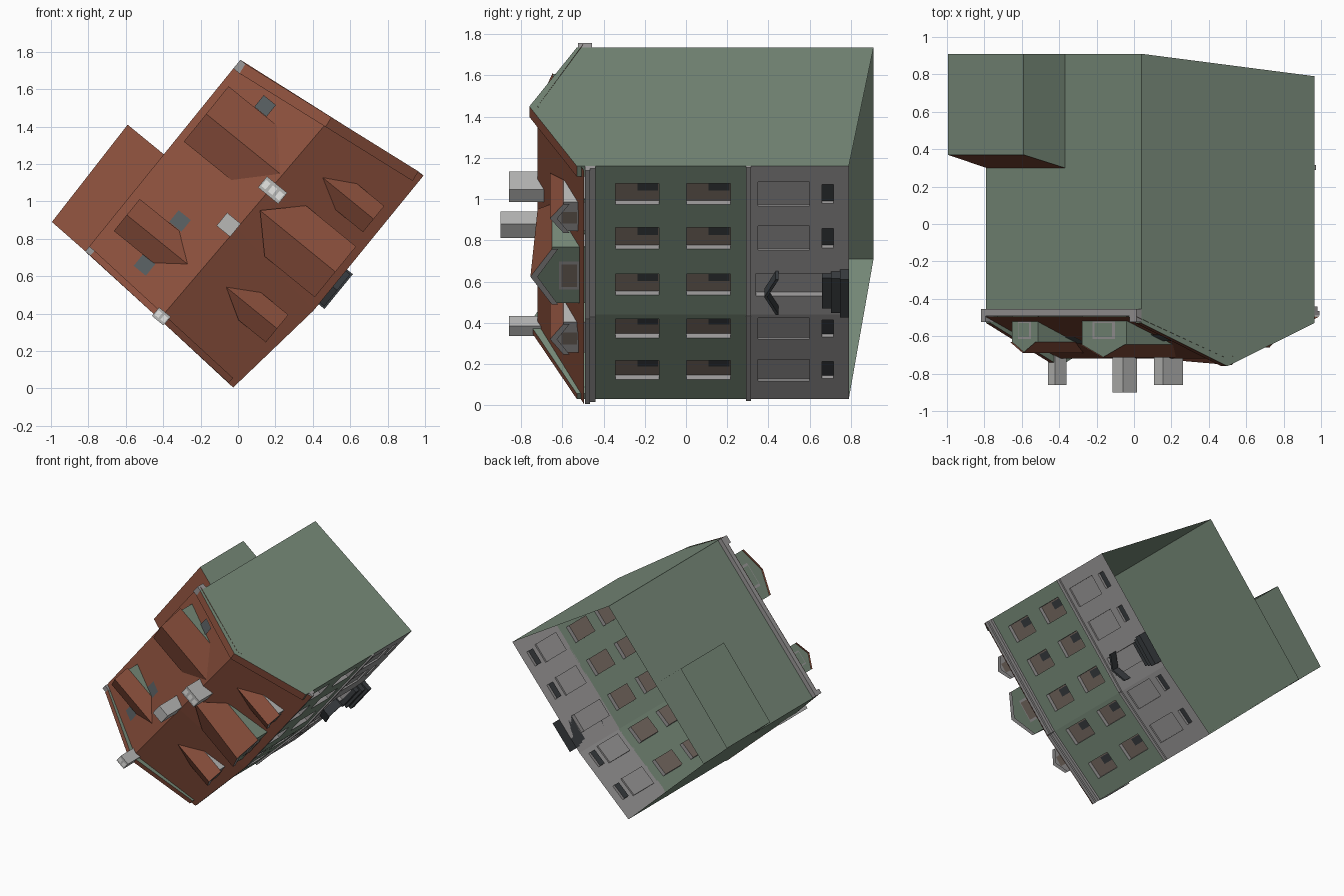
import bpy, bmesh
from mathutils import Vector

cube = bpy.data.objects.get("Cube")
if cube:
    bpy.data.objects.remove(cube)

COLOURS = {
    "green_plaster": (0.19, 0.26, 0.195), "red_tile": (0.26, 0.08, 0.046),
    "grey_stone": (0.33, 0.32, 0.32), "pale_stone": (0.48, 0.48, 0.47),
    "white_flue": (0.85, 0.85, 0.83), "dark_metal": (0.04, 0.045, 0.05),
    "skylight_glass": (0.09, 0.105, 0.11), "window_glass": (0.19, 0.15, 0.125),
}
NAMES = list(COLOURS)
GREEN, RED, GREY, PALE, WHITE, DARK, SKY, GLASS = range(8)
MATS = []
for name, rgb in COLOURS.items():
    m = bpy.data.materials.new(name)
    m.use_nodes = True
    m.diffuse_color = (*rgb, 1)
    m.node_tree.nodes["Principled BSDF"].inputs["Base Color"].default_value = (*rgb, 1)
    MATS.append(m)


def part(name, faces):
    """Object from (points, colour) faces."""
    bm = bmesh.new()
    for pts, mat in faces:
        bm.faces.new([bm.verts.new(p) for p in pts]).material_index = mat
    bmesh.ops.remove_doubles(bm, verts=bm.verts, dist=0.0005)
    bmesh.ops.recalc_face_normals(bm, faces=bm.faces)
    mesh = bpy.data.meshes.new(name)
    bm.to_mesh(mesh)
    bm.free()
    for m in MATS:
        mesh.materials.append(m)
    ob = bpy.data.objects.new(name, mesh)
    bpy.context.collection.objects.link(ob)
    return ob


class Frame:
    """Wall frame: s along the wall, v inward, h towards the roof (-y)."""
    def __init__(self, a, b):
        self.a = Vector(a)
        d = Vector(b) - self.a
        self.len = d.length
        self.t = d.normalized()
        self.n = Vector((-self.t.y, self.t.x))

    def __call__(self, s, v, h):
        p = self.a + self.t * s + self.n * v
        return Vector((p.x, -h, p.y))

    def locate(self, p):
        d = Vector(p) - self.a
        return d.dot(self.t), d.dot(self.n)

    def rect(self, s0, s1, h0, h1, v):
        return [self(s0, v, h0), self(s1, v, h0), self(s1, v, h1), self(s0, v, h1)]

    def box(self, s0, s1, v0, v1, h0, h1, mat):
        lo, hi = ([self(s, v, h) for s, v in ((s0, v0), (s1, v0), (s1, v1), (s0, v1))] for h in (h0, h1))
        sides = [([lo[i], lo[i - 1], hi[i - 1], hi[i]], mat) for i in range(4)]
        return sides + [(lo, mat), (hi, mat)]


# Plan corners (x, z), counter-clockwise, street side first
A, B, C, D, E = (-0.05, 0.03), (0.378, 0.44), (0.965, 1.16), (0.04, 1.735), (-0.79, 0.71)
R0, R1 = (-0.42, 0.37), (0.5, 1.45)
RIDGE, EAVE, OVER = 0.72, 0.495, 0.035
STREET_BASE, REAR_BASE = -0.79, -0.91
street_a, street, upper, rear, lower = Frame(A, B), Frame(B, C), Frame(C, D), Frame(D, E), Frame(E, A)


def at(p, h):
    return Vector((p[0], -h, p[1]))


# Street facade with recessed openings
def facade(name, fr, holes):
    ss = sorted({0, fr.len} | {x for o in holes for x in o[:2]})
    hs = sorted({STREET_BASE, -0.3, 0.49} | {x for o in holes for x in o[2:4]})
    faces = []
    for s0, s1 in zip(ss, ss[1:]):
        for h0, h1 in zip(hs, hs[1:]):
            sm, hm = (s0 + s1) / 2, (h0 + h1) / 2
            if not any(o[0] < sm < o[1] and o[2] < hm < o[3] for o in holes):
                faces.append((fr.rect(s0, s1, h0, h1, 0), GREEN if hm > -0.3 else GREY))
    for s0, s1, h0, h1, depth, mat in holes:
        out, inn = fr.rect(s0, s1, h0, h1, 0), fr.rect(s0, s1, h0, h1, depth)
        faces += [([out[i - 1], out[i], inn[i], inn[i - 1]], GREY) for i in range(4)]
        faces.append((inn, mat))
        if mat == GLASS:
            sm, hm = s0 + (s1 - s0) * 0.5, (h0 + h1) / 2
            faces.append((fr.rect(sm, s1 - 0.01, h0 + 0.005, hm, depth - 0.004), DARK))
    part(name, faces)


def holes_for(fr, columns):
    holes = []
    for z in columns:
        s = (z - fr.a.y) / fr.t.y
        holes += [(s - 0.066, s + 0.066, h, h + 0.212, 0.03, GLASS) for h in (0.13, -0.215)]
        if abs(z - 0.585) > 0.01:
            holes.append((s - 0.075, s + 0.075, -0.6, -0.35, 0.012, GREY))
            holes.append((s - 0.06, s + 0.06, -0.715, -0.66, 0.02, DARK))
        else:
            holes.append((s - 0.07, s + 0.07, -0.66, -0.34, 0.03, GREY))
    return holes


facade("street_facade_bent", street_a, holes_for(street_a, (0.17, 0.372)))
facade("street_facade_main", street, holes_for(street, (0.585, 0.81, 1.025)))

# Blank rear wall, open underneath
part("rear_wall", [([at(D, REAR_BASE), at(E, REAR_BASE), at(E, 0.49), at(D, 0.49)], GREEN)])


# Gable walls with raised parapets
def gable(name, fr, peak, thick, base0, base1):
    sp, _ = fr.locate(peak)
    rake = [(0, 0.53), (sp, 0.76), (fr.len, 0.53)]
    faces = [([fr(0, 0, base0), fr(fr.len, 0, base1)] + [fr(s, 0, h) for s, h in reversed(rake)], GREEN)]
    faces.append(([fr(s, thick, h) for s, h in rake] + [fr(s, thick, h - 0.06) for s, h in reversed(rake)], GREEN))
    for (s0, h0), (s1, h1) in zip(rake, rake[1:]):
        faces.append(([fr(s0, 0, h0), fr(s1, 0, h1), fr(s1, thick, h1), fr(s0, thick, h0)], RED))
    for s in (0, fr.len):
        faces.append((fr_side(fr, s, thick), GREEN))
    part(name, faces)


def fr_side(fr, s, thick):
    return [fr(s, 0, 0.45), fr(s, thick, 0.45), fr(s, thick, 0.53), fr(s, 0, 0.53)]


gable("upper_gable", upper, R1, 0.06, STREET_BASE, REAR_BASE)
gable("lower_gable", lower, R0, 0.035, REAR_BASE, STREET_BASE)

# Main roof
r0, r1 = at(R0, RIDGE), at(R1, RIDGE)
bo = street(0, -OVER, EAVE)
mid = r0.lerp(r1, 0.45)
part("main_roof", [
    ([street_a(0, -OVER, EAVE), bo, mid, r0], RED),
    ([bo, street(street.len, -OVER, EAVE), r1, mid], RED),
    ([rear(0, -OVER, EAVE), rear(rear.len, -OVER, EAVE), r0, r1], RED)])

# Cornices and the band above the ground floor
for label, fr in (("street_bent", street_a), ("street_main", street)):
    part(label + "_cornice", fr.box(0, fr.len, -0.02, 0, 0.44, 0.465, GREY)
         + fr.box(0, fr.len, -OVER, 0, 0.465, 0.49, GREY))
    part(label + "_band", fr.box(0, fr.len, -0.012, 0, -0.315, -0.29, GREY))
part("rear_cornice", rear.box(0, rear.len, -OVER, 0.01, 0.455, 0.493, GREY)
     + rear.box(0, 0.06, -OVER, 0.02, 0.49, 0.525, GREY)
     + rear.box(rear.len - 0.035, rear.len, -OVER, 0.02, 0.49, 0.525, GREY))


def roof_depth(h):
    return (min(h, RIDGE) - EAVE) / (RIDGE - EAVE) * 0.56 - OVER


# Gabled dormers running back into the roof slope
def dormer(name, fr, s, half, v0, eave, apex, wall, shift=0, boards=False):
    ve, va = roof_depth(eave) + shift, roof_depth(apex) + shift
    low = 0.49
    top = min(apex, RIDGE)
    front = [fr(s - half, v0, low), fr(s + half, v0, low), fr(s + half, v0, eave),
             fr(s, v0, apex), fr(s - half, v0, eave)]
    faces = [(front, GREY if boards and wall == PALE else wall)]
    for k in (-half, half):
        faces.append(([fr(s + k, v0, low), fr(s + k, v0, eave), fr(s + k, ve, eave)], wall))
        faces.append(([fr(s, v0 - 0.015, apex), fr(s, va, top), fr(s + k, ve, eave),
                       fr(s + k, v0 - 0.015, eave)], RED))
        if boards:
            faces.append(([fr(s, v0 - 0.015, apex), fr(s + k, v0 - 0.015, eave),
                           fr(s + k, v0 - 0.015, eave - 0.03), fr(s, v0 - 0.015, apex - 0.035)], GREY))
    w = half * 0.5
    faces.append((fr.rect(s - w, s + w, 0.52, 0.615, v0 - 0.004), GREY))
    faces.append((fr.rect(s - w * 0.8, s + w * 0.8, 0.53, 0.605, v0 - 0.008), GLASS if boards else GREEN))
    part(name, faces)


dormer("street_dormer_small_low", street, -0.2, 0.095, 0.07, 0.595, 0.66, PALE, 0.03, True)
dormer("street_dormer_big", street, 0.232, 0.175, 0.02, 0.65, 0.755, GREEN, 0, True)
dormer("street_dormer_small_high", street, 0.58, 0.09, 0.04, 0.595, 0.66, PALE, 0, True)
dormer("rear_dormer_small", rear, 1.027, 0.11, 0.03, 0.63, 0.69, GREEN)
dormer("rear_dormer_big", rear, 0.34, 0.19, 0.02, 0.645, 0.715, GREEN)


# Chimneys with flues
def chimney(name, centre, along, across, top, flues):
    s, v = street.locate(centre)
    faces = street.box(s - along, s + along, v - across, v + across, 0.6, top, PALE)
    for i in range(flues):
        c = v - across + (i + 0.5) * 2 * across / flues
        w = across / flues * 0.65
        faces.append(([street(s + a * along * 0.55, c + b * w, top + 0.003)
                       for a, b in ((-1, -1), (1, -1), (1, 1), (-1, 1))], WHITE))
    part(name, faces)


chimney("chimney_upper", (0.185, 1.06), 0.038, 0.07, 0.86, 3)
chimney("chimney_middle", (-0.05, 0.875), 0.045, 0.047, 0.9, 0)
chimney("chimney_lower", (-0.41, 0.385), 0.03, 0.04, 0.86, 2)

# Skylights on the rear slope
for i, p in enumerate(((0.145, 1.51), (-0.31, 0.895), (-0.5, 0.66))):
    s, v = rear.locate(p)
    q = []
    for a, b in ((-1, -1), (1, -1), (1, 1), (-1, 1)):
        vv = v + b * 0.042
        q.append(rear(s + a * 0.04, vv, EAVE + (vv + OVER) / 0.555 * (RIDGE - EAVE) + 0.008))
    part(f"skylight_{i + 1}", [(q, SKY)])

# Lean-to extension at the rear
W, X, Y, Z = E, (-0.995, 0.89), (-0.59, 1.41), (-0.37, 1.23)
hi, lo = -0.3, -0.37
part("rear_extension", [
    ([at(W, REAR_BASE), at(X, REAR_BASE), at(X, lo), at(W, hi)], GREEN),
    ([at(X, REAR_BASE), at(Y, REAR_BASE), at(Y, lo), at(X, lo)], GREEN),
    ([at(Y, REAR_BASE), at(Z, REAR_BASE), at(Z, hi), at(Y, lo)], GREEN),
    ([at(W, hi), at(X, lo), at(Y, lo), at(Z, hi)], RED)])

# Entrance steps and pitched canopy
door = (0.565 - B[1]) / street.t.y
for i in range(3):
    w, out = 0.12 - i * 0.012, 0.075 - i * 0.02
    part(f"entrance_step_{i + 1}", street.box(door - w, door + w, -out, 0, -0.79 + i * 0.043, -0.747 + i * 0.043, DARK))
faces = []
for k in (-0.11, 0.11):
    edge = [(door, -0.38), (door + k, -0.435), (door + k, -0.45), (door, -0.395)]
    near, far = ([street(s, v, h) for s, h in edge] for v in (0, -0.065))
    faces += [(near, DARK), (far, DARK)]
    faces += [([near[i - 1], near[i], far[i], far[i - 1]], DARK) for i in range(4)]
part("entrance_canopy", faces)
